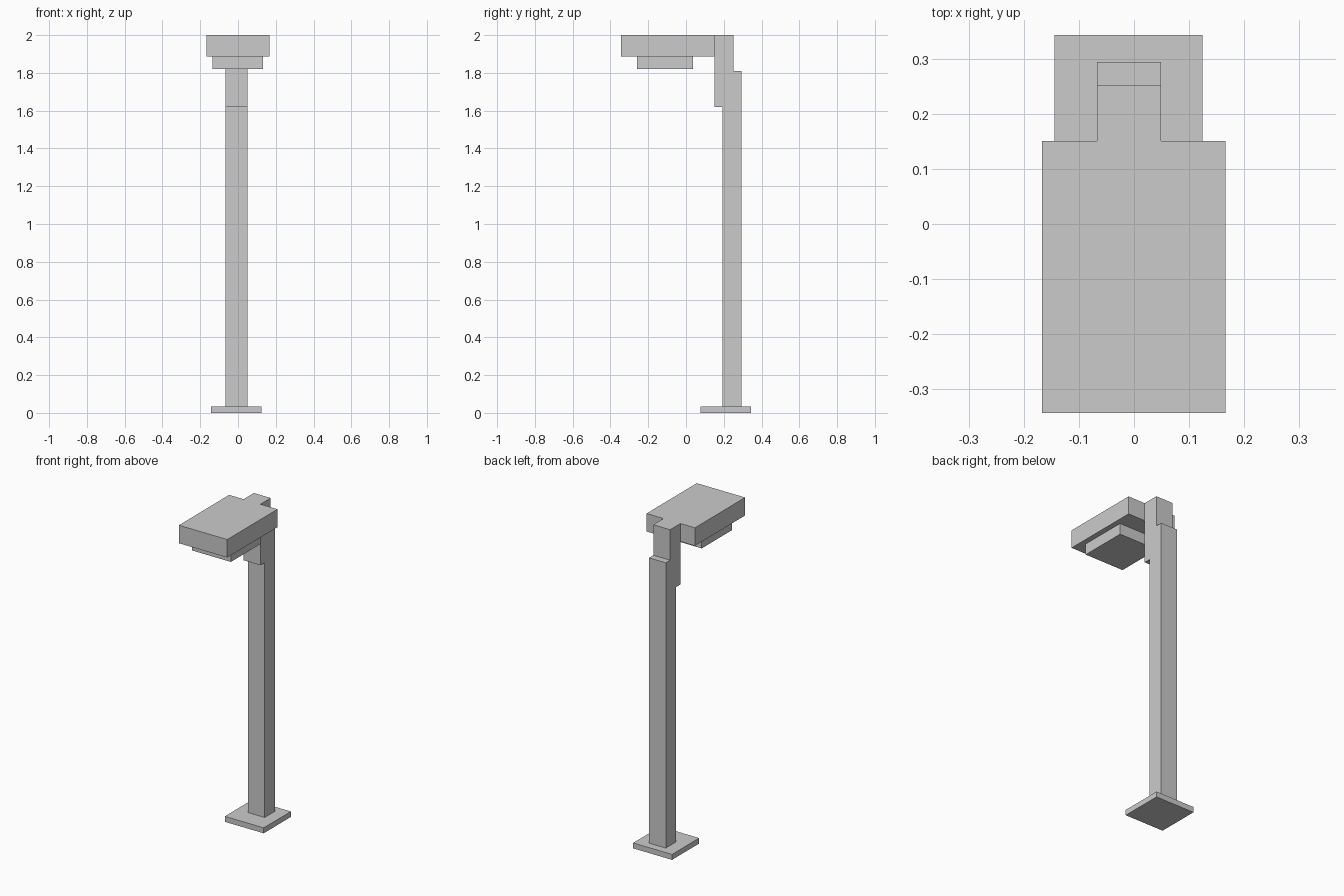
import bpy
import bmesh

if "Cube" in bpy.data.objects:
    bpy.data.objects.remove(bpy.data.objects["Cube"])


def extrude_profile(name, profile, x0, x1):
    """Extrude a closed (y, z) outline along x."""
    bm = bmesh.new()
    face = bm.faces.new([bm.verts.new((x0, y, z)) for y, z in profile])
    out = bmesh.ops.extrude_face_region(bm, geom=[face])
    moved = [g for g in out["geom"] if isinstance(g, bmesh.types.BMVert)]
    bmesh.ops.translate(bm, verts=moved, vec=(x1 - x0, 0, 0))
    bmesh.ops.recalc_face_normals(bm, faces=bm.faces)
    mesh = bpy.data.meshes.new(name)
    bm.to_mesh(mesh)
    bm.free()
    obj = bpy.data.objects.new(name, mesh)
    bpy.context.collection.objects.link(obj)
    return obj


def box(name, x, y, z):
    outline = [(y[0], z[0]), (y[1], z[0]), (y[1], z[1]), (y[0], z[1])]
    return extrude_profile(name, outline, *x)


# Square foot plate
box("base_plate", (-0.144, 0.124), (0.076, 0.343), (0, 0.034))

# Post with the offset bracket at its top, as one stepped outline
extrude_profile("post_and_bracket", [
    (0.192, 0.034), (0.294, 0.034), (0.294, 1.81), (0.252, 1.81),
    (0.252, 2.0), (0.151, 2.0), (0.151, 1.62), (0.192, 1.62),
], -0.067, 0.049)

# Lamp housing reaching forward from the bracket
box("lamp_head", (-0.167, 0.166), (-0.343, 0.151), (1.888, 2.0))

# Light panel under the housing
box("light_panel", (-0.135, 0.133), (-0.26, 0.038), (1.82, 1.888))
